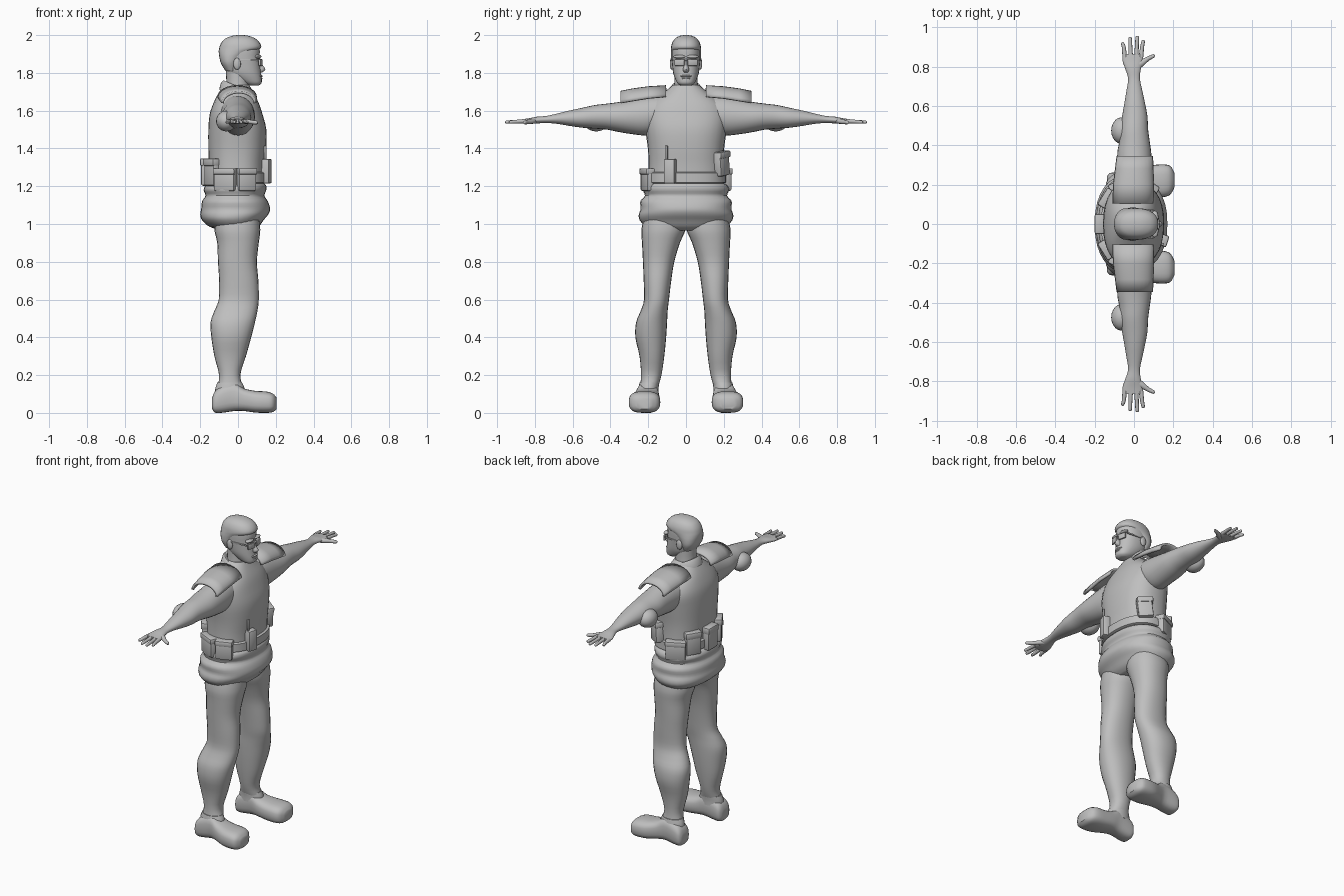
import bpy, bmesh, math
from mathutils import Matrix, Vector

grey = bpy.data.materials.new("plain_grey")
grey.diffuse_color = (0.52, 0.52, 0.52, 1)


def finish(name, bm, mirror=False):
    bmesh.ops.recalc_face_normals(bm, faces=bm.faces)
    me = bpy.data.meshes.new(name)
    bm.to_mesh(me)
    bm.free()
    me.materials.append(grey)
    ob = bpy.data.objects.new(name, me)
    bpy.context.collection.objects.link(ob)
    if mirror:
        m = ob.modifiers.new("mirror", 'MIRROR')
        m.use_axis = (False, True, False)
        m.use_clip = False
        m.use_mirror_merge = False
    return ob


def spline(rows, steps):
    """Smoothly interpolate cross-section rows."""
    out = []
    for i in range(len(rows) - 1):
        p = [rows[max(0, min(len(rows) - 1, i + k))] for k in (-1, 0, 1, 2)]
        for s in range(steps):
            t = s / steps
            out.append([b + 0.5 * t * (c - a + t * (2*a - 5*b + 4*c - d + t * (3*(b - c) + d - a)))
                        for a, b, c, d in zip(*p)])
    return out + [list(rows[-1])]


def loft(name, axis, rows, power=2.0, sides=24, steps=3, mirror=False):
    """Rows are (position, a0, a1, b0, b1), the cross-section limits."""
    bm = bmesh.new()
    rings = []
    for t, a0, a1, b0, b1 in spline(rows, steps):
        ring = []
        for k in range(sides):
            an = 2 * math.pi * k / sides
            c, s = math.cos(an), math.sin(an)
            a = (a0 + a1) / 2 + (a1 - a0) / 2 * math.copysign(abs(c) ** (2 / power), c)
            b = (b0 + b1) / 2 + (b1 - b0) / 2 * math.copysign(abs(s) ** (2 / power), s)
            ring.append(bm.verts.new({'z': (a, b, t), 'y': (a, t, b), 'x': (t, a, b)}[axis]))
        rings.append(ring)
    for r, q in zip(rings, rings[1:]):
        for k in range(sides):
            n = (k + 1) % sides
            bm.faces.new((r[k], r[n], q[n], q[k]))
    bm.faces.new(rings[0])
    bm.faces.new(rings[-1])
    return finish(name, bm, mirror)


def box(name, loc, size, turn=0, tilt=0, bevel=0.008, mirror=False):
    bm = bmesh.new()
    bmesh.ops.create_cube(bm, size=1)
    bmesh.ops.scale(bm, vec=size, verts=bm.verts)
    bmesh.ops.bevel(bm, geom=bm.edges[:], offset=bevel, segments=2, affect='EDGES', profile=0.5)
    bm.transform(Matrix.Translation(loc) @ Matrix.Rotation(turn, 4, 'Z') @ Matrix.Rotation(tilt, 4, 'X'))
    return finish(name, bm, mirror)


def ball(name, loc, size, mirror=False):
    bm = bmesh.new()
    bmesh.ops.create_uvsphere(bm, u_segments=20, v_segments=12, radius=1)
    bm.transform(Matrix.Translation(loc) @ Matrix.Diagonal((*size, 1)))
    return finish(name, bm, mirror)


def upright(rows):
    """Rows symmetric in y: (z, back, front, half width)."""
    return [(z, a, b, -h, h) for z, a, b, h in rows]


# Torso and trousers top
loft("vest_torso", 'z', upright([
    (1.18, -.15, .135, .2), (1.24, -.153, .14, .2), (1.32, -.155, .143, .198), (1.4, -.157, .15, .202),
    (1.5, -.157, .15, .215), (1.58, -.15, .13, .22), (1.64, -.13, .11, .19),
    (1.69, -.105, .085, .125), (1.735, -.075, .06, .07)]), 2.4, 32)
loft("hips", 'z', upright([
    (.965, -.08, .08, .15), (.985, -.15, .11, .21), (1.02, -.19, .135, .245), (1.05, -.2, .16, .25),
    (1.08, -.195, .17, .24), (1.12, -.19, .158, .242), (1.15, -.172, .14, .218),
    (1.18, -.182, .15, .228), (1.205, -.17, .148, .218), (1.22, -.14, .13, .19)]), 2.3, 32)
loft("belt", 'z', upright([
    (1.215, -.155, .145, .2), (1.22, -.168, .154, .213), (1.27, -.168, .154, .212), (1.275, -.155, .145, .2)]),
    2.4, 32, 1)

# Legs and boots
loft("leg", 'z', [
    (.13, -.11, .03, .15, .245), (.2, -.1, .012, .13, .238), (.3, -.125, .042, .115, .246),
    (.4, -.141, .07, .105, .268), (.48, -.145, .09, .1, .264), (.54, -.125, .103, .097, .24),
    (.6, -.102, .11, .09, .222), (.7, -.1, .108, .078, .224), (.8, -.106, .1, .062, .228),
    (.9, -.11, .11, .032, .233), (.97, -.125, .118, .003, .236), (1.05, -.12, .11, .003, .22)],
    2.2, mirror=True)
loft("boot", 'x', [
    (-.138, .175, .24, .025, .075), (-.125, .152, .258, .003, .11), (-.09, .147, .262, 0, .14),
    (-.02, .145, .262, .01, .16), (.03, .14, .277, .01, .13), (.09, .137, .298, .002, .117),
    (.15, .137, .303, 0, .113), (.185, .15, .295, .005, .102), (.205, .185, .262, .02, .08)],
    2.8, mirror=True)
loft("boot_cuff", 'z', [
    (.1, -.122, .035, .145, .255), (.13, -.12, .035, .145, .252), (.16, -.11, .022, .142, .246)],
    2.0, mirror=True)

# Arms and hands
loft("arm", 'y', [
    (.12, -.1, .085, 1.5, 1.68), (.2, -.09, .09, 1.47, 1.675), (.28, -.085, .09, 1.475, 1.66),
    (.36, -.085, .088, 1.488, 1.645), (.42, -.075, .08, 1.5, 1.637), (.48, -.07, .072, 1.505, 1.63),
    (.55, -.06, .068, 1.51, 1.615), (.62, -.048, .055, 1.52, 1.6), (.68, -.038, .042, 1.53, 1.585),
    (.74, -.03, .03, 1.535, 1.572), (.79, -.045, .035, 1.532, 1.568), (.83, -.058, .045, 1.53, 1.56),
    (.865, -.057, .045, 1.533, 1.555)], 2.0, mirror=True)
ball("elbow_pad", (-.062, .475, 1.545), (.054, .068, .055), True)
for i, (x, tip) in enumerate([(-.047, .925), (-.017, .952), (.012, .957), (.036, .937)]):
    lean = (x + .006) * .25
    loft(f"finger_{i + 1}", 'y', [
        (.85, x - .012, x + .012, 1.533, 1.556), (.9, x + lean / 2 - .01, x + lean / 2 + .01, 1.532, 1.552),
        (tip - .008, x + lean - .009, x + lean + .009, 1.531, 1.548),
        (tip, x + lean - .004, x + lean + .004, 1.535, 1.543)], sides=10, mirror=True)
loft("thumb", 'x', [
    (.0, .77, .82, 1.533, 1.563), (.045, .802, .84, 1.53, 1.556), (.075, .83, .855, 1.528, 1.55),
    (.1, .845, .864, 1.528, 1.546), (.106, .852, .86, 1.533, 1.541)], sides=12, mirror=True)

# Curved shoulder plates
bm = bmesh.new()
rows = []
for y, x0, x1, crest, drop in [(.105, -.103, .093, 1.728, .055), (.2, -.1, .095, 1.722, .058),
                               (.28, -.09, .093, 1.711, .06), (.345, -.082, .09, 1.698, .058)]:
    rows.append([bm.verts.new(((x0 + x1) / 2 + (x1 - x0) / 2 * math.cos(math.pi * k / 12), y,
                               crest - drop * (1 - math.sin(math.pi * k / 12)))) for k in range(13)])
for r, q in zip(rows, rows[1:]):
    for k in range(12):
        bm.faces.new((r[k], r[k + 1], q[k + 1], q[k]))
plate = finish("shoulder_plate", bm, True)
solid = plate.modifiers.new("thickness", 'SOLIDIFY')
solid.thickness = 0.014
solid.offset = 0

# Neck and slanted collar
loft("neck", 'z', upright([
    (1.64, -.08, .07, .08), (1.7, -.07, .062, .068), (1.75, -.062, .06, .062), (1.82, -.065, .06, .06)]))
bm = bmesh.new()
rings = []
for k in range(28):
    an = 2 * math.pi * k / 28
    c, s = math.cos(an), math.sin(an)
    rings.append([bm.verts.new((-.003 + (.075 + d) * c, (.075 + d) * s, 1.705 - .032 * c + h))
                  for d, h in [(.022, -.025), (.012, .012), (0, .024), (-.012, .018), (-.004, -.025)]])
for k in range(28):
    r, q = rings[k], rings[(k + 1) % 28]
    for j in range(5):
        bm.faces.new((r[j], r[(j + 1) % 5], q[(j + 1) % 5], q[j]))
finish("collar", bm)

# Head, hair and face
loft("head", 'z', upright([
    (1.733, .06, .108, .028), (1.745, .03, .124, .045), (1.77, -.02, .126, .058), (1.8, -.058, .122, .068),
    (1.84, -.08, .118, .073), (1.88, -.09, .114, .076), (1.93, -.09, .114, .075),
    (1.97, -.07, .09, .06), (1.99, -.03, .05, .03)]), 2.25)
loft("hair", 'z', upright([
    (1.81, -.066, -.005, .06), (1.85, -.09, .005, .077), (1.885, -.099, .03, .08), (1.91, -.102, .075, .08),
    (1.93, -.1, .12, .08), (1.955, -.091, .118, .075), (1.98, -.07, .095, .06),
    (1.995, -.035, .06, .036), (2.0, -.005, .03, .012)]), 2.3)
loft("nose", 'z', upright([
    (1.875, .095, .12, .009), (1.845, .095, .129, .01), (1.818, .095, .145, .016), (1.803, .095, .128, .013)]),
    sides=12)
ball("ear", (-.005, .076, 1.848), (.02, .01, .031), True)
ball("upper_lip", (.118, 0, 1.783), (.012, .03, .007))
ball("lower_lip", (.117, 0, 1.771), (.012, .025, .007))
ball("brow", (.106, .034, 1.886), (.018, .034, .01), True)
box("sunglass_lens", (.119, .035, 1.855), (.012, .054, .036), .22, bevel=.005, mirror=True)
box("sunglass_bridge", (.123, 0, 1.868), (.012, .03, .008), bevel=.003)
box("sunglass_arm", (.05, .074, 1.867), (.115, .007, .009), -.1, bevel=.002, mirror=True)


# Pouches spaced around the belt, by outward angle
def pouch(name, degrees, z, depth, width, height, tilt=0):
    an = math.radians(degrees)
    loc = Vector((-.005 + .168 * math.cos(an), .21 * math.sin(an), z))
    face = math.atan2(math.sin(an) / .21, math.cos(an) / .168)
    box(name, loc, (depth, width, height), face, tilt, .01)
    box(name + "_flap", loc + Vector((0, 0, height * .36)), (depth + .01, width + .006, height * .28),
        face, tilt, .008)


for i, a in enumerate((142, 180, 218)):
    pouch(f"back_pouch_{i + 1}", a, 1.275, .045, .095, .145)
for side, sign in (("left", 1), ("right", -1)):
    pouch(side + "_rear_pouch", sign * 111, 1.235, .05, .12, .12)
pouch("right_side_pouch", -73, 1.235, .05, .1, .12)
pouch("left_holster", 62, 1.32, .055, .09, .13, .12)

# Radio on the front of the belt
box("radio", (.148, -.083, 1.28), (.05, .06, .13), -.3)
box("radio_aerial", (.145, -.103, 1.375), (.012, .012, .08), -.3, bevel=.003)

# Smooth shading with sharp creases
for ob in bpy.context.collection.objects:
    ob.select_set(True)
    bpy.context.view_layer.objects.active = ob
bpy.ops.object.shade_smooth_by_angle(angle=math.radians(40))
